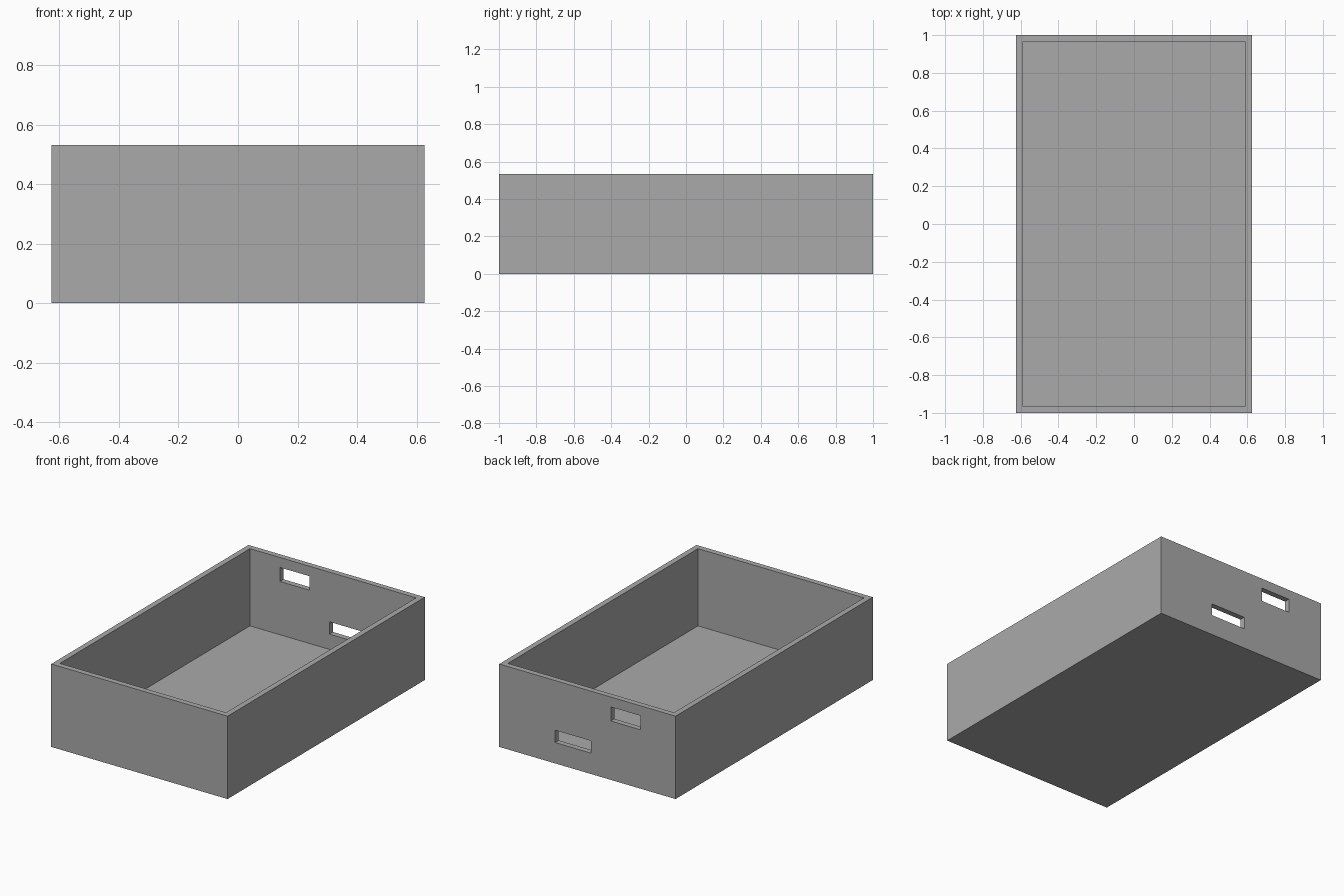
import bpy
import bmesh
from mathutils import Matrix, Vector

cube = bpy.data.objects.get("Cube")
if cube:
    bpy.data.objects.remove(cube, do_unlink=True)

HALF_X, HALF_Y, HEIGHT, WALL = 0.626, 1.0, 0.532, 0.036

grey = bpy.data.materials.new("plain grey")
grey.use_nodes = True
colour = (0.4, 0.4, 0.4, 1)
grey.diffuse_color = colour
grey.node_tree.nodes["Principled BSDF"].inputs["Base Color"].default_value = colour


def box(name, low, high):
    """Box object spanning two opposite corners."""
    low, high = Vector(low), Vector(high)
    bm = bmesh.new()
    bmesh.ops.create_cube(bm, size=1, matrix=Matrix.Translation((low + high) / 2)
                          @ Matrix.Diagonal((*(high - low), 1)))
    mesh = bpy.data.meshes.new(name)
    bm.to_mesh(mesh)
    bm.free()
    mesh.materials.append(grey)
    obj = bpy.data.objects.new(name, mesh)
    bpy.context.collection.objects.link(obj)
    return obj


# Open tray body
tray = box("tray", (-HALF_X, -HALF_Y, 0), (HALF_X, HALF_Y, HEIGHT))

# Inner hollow, then the two slots through the back wall
cutters = [
    box("hollow_cutter", (WALL - HALF_X, WALL - HALF_Y, WALL),
        (HALF_X - WALL, HALF_Y - WALL, HEIGHT + 0.1)),
    box("upper_slot_cutter", (-0.376, 0.9, 0.378), (-0.166, 1.1, 0.468)),
    box("lower_slot_cutter", (-0.026, 0.9, 0.134), (0.229, 1.1, 0.213)),
]
for cutter in cutters:
    cut = tray.modifiers.new(cutter.name, "BOOLEAN")
    cut.operation = "DIFFERENCE"
    cut.solver = "EXACT"
    cut.object = cutter
    cutter.hide_render = True
    cutter.hide_set(True)
